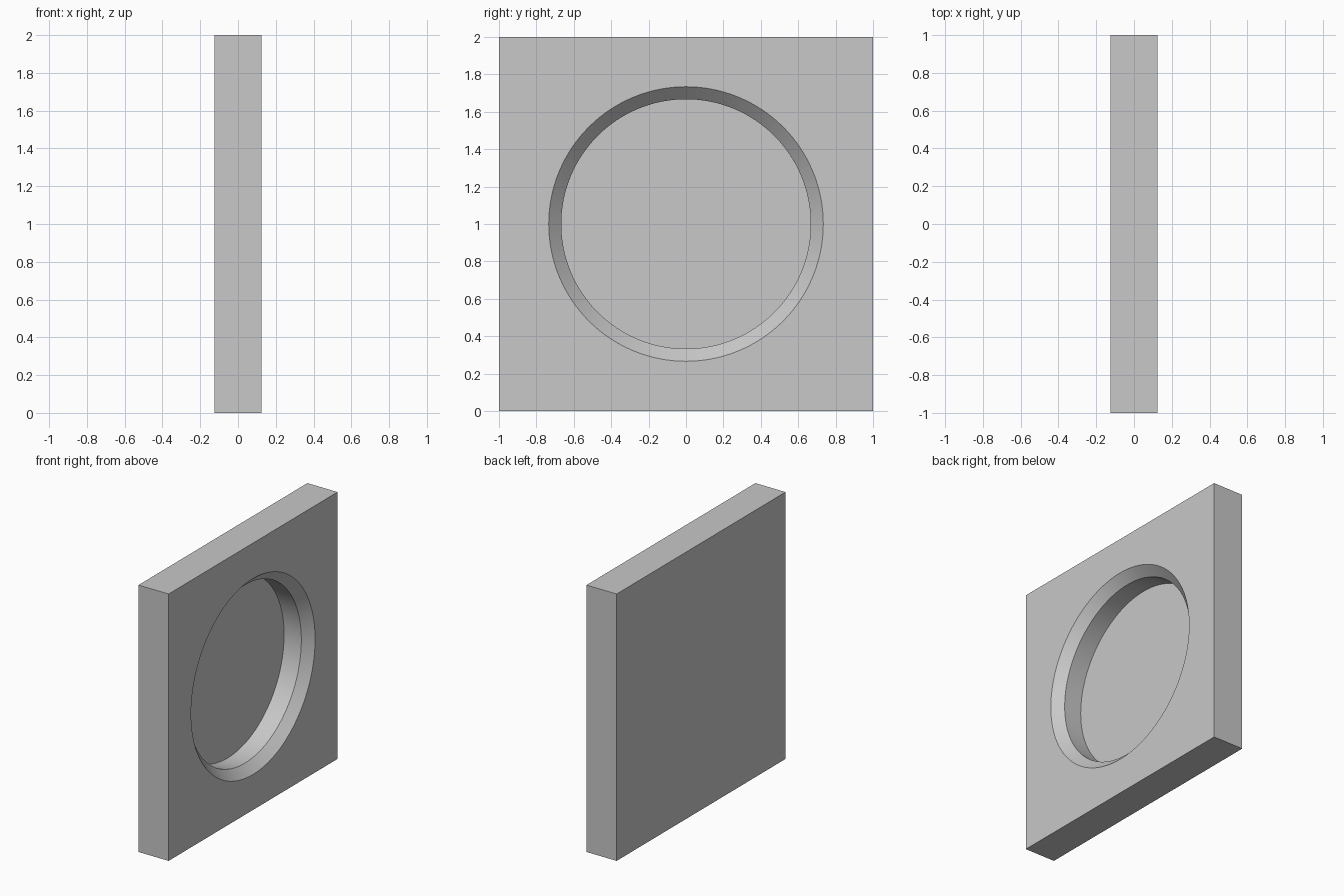
import bpy, bmesh, math
from mathutils import Vector

if "Cube" in bpy.data.objects:
    bpy.data.objects.remove(bpy.data.objects["Cube"], do_unlink=True)

SIZE, THICK = 2.0, 0.25
RADIUS, CHAMFER, DEPTH = 0.667, 0.067, 0.21
FACE = THICK / 2
SEGMENTS = 128


def new_object(name, bm):
    bmesh.ops.recalc_face_normals(bm, faces=bm.faces)
    mesh = bpy.data.meshes.new(name)
    bm.to_mesh(mesh)
    bm.free()
    obj = bpy.data.objects.new(name, mesh)
    bpy.context.collection.objects.link(obj)
    return obj


grey = bpy.data.materials.new("plain_grey")
grey.use_nodes = True
colour = (0.58, 0.58, 0.58, 1)
grey.diffuse_color = colour
grey.node_tree.nodes["Principled BSDF"].inputs["Base Color"].default_value = colour

# Square plate standing on edge
bm = bmesh.new()
bmesh.ops.create_cube(bm, size=1)
bmesh.ops.scale(bm, vec=(THICK, SIZE, SIZE), verts=bm.verts)
bmesh.ops.translate(bm, vec=(0, 0, SIZE / 2), verts=bm.verts)
plate = new_object("square_plate", bm)
plate.data.materials.append(grey)

# Round pocket with a chamfered rim, turned about the x axis
over = 0.05
profile = [
    (FACE - DEPTH, 0),
    (FACE - DEPTH, RADIUS),
    (FACE - CHAMFER, RADIUS),
    (FACE + over, RADIUS + CHAMFER + over),
    (FACE + over, 0),
]
bm = bmesh.new()
verts = [bm.verts.new((x, 0, 1 + r)) for x, r in profile]
edges = [bm.edges.new(pair) for pair in zip(verts, verts[1:])]
bmesh.ops.spin(bm, geom=verts + edges, cent=(0, 0, 1), axis=(1, 0, 0),
               angle=math.tau, steps=SEGMENTS)
bmesh.ops.remove_doubles(bm, verts=bm.verts, dist=0.0001)
# Merge each end fan into one flat cap
bmesh.ops.dissolve_verts(bm, verts=[v for v in bm.verts
                                    if (v.co.yz - Vector((0, 1))).length < 0.001])
cutter = new_object("pocket_cutter", bm)
cutter.data.materials.append(grey)
cutter.hide_render = True

# Cut the pocket into the +x face
cut = plate.modifiers.new("pocket", "BOOLEAN")
cut.operation = "DIFFERENCE"
cut.solver = "EXACT"
cut.object = cutter
bpy.ops.object.select_all(action="DESELECT")
plate.select_set(True)
bpy.context.view_layer.objects.active = plate
bpy.ops.object.modifier_apply(modifier=cut.name)
bpy.data.objects.remove(cutter, do_unlink=True)
bpy.ops.object.shade_smooth_by_angle(angle=math.radians(30))
